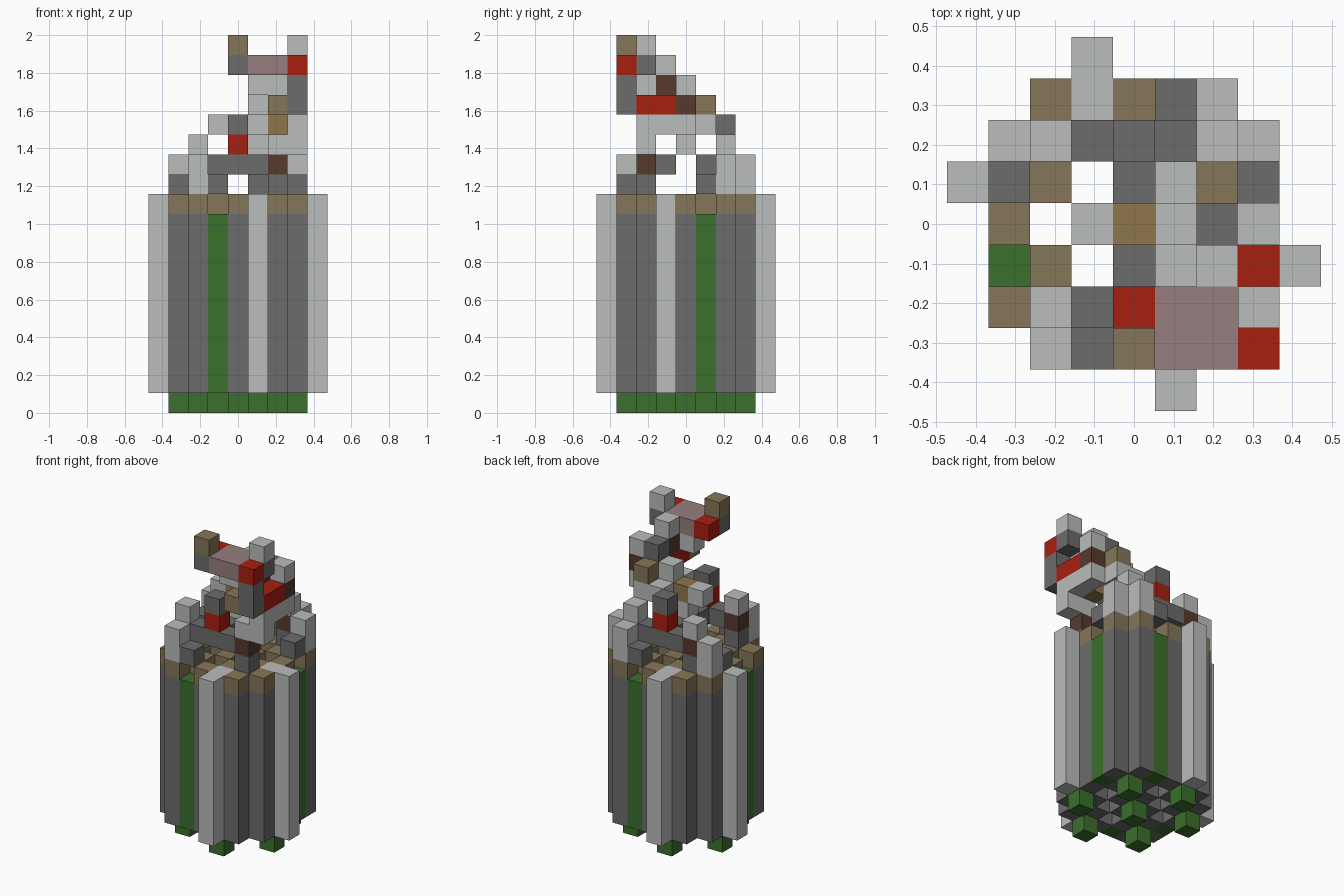
import bpy
import bmesh
from mathutils import Matrix, Vector

UNIT = 2 / 19  # edge of one cube

default_cube = bpy.data.objects.get("Cube")
if default_cube:
    bpy.data.objects.remove(default_cube, do_unlink=True)


def make_material(name, red, green, blue):
    material = bpy.data.materials.new(name)
    material.use_nodes = True
    colour = (red, green, blue, 1)
    material.diffuse_color = colour
    shader = next(n for n in material.node_tree.nodes if n.type == "BSDF_PRINCIPLED")
    shader.inputs["Base Color"].default_value = colour
    return material


light = make_material("light grey", .49, .51, .5)
dark = make_material("dark grey", .15, .15, .15)
tan = make_material("tan", .24, .18, .1)
gold = make_material("golden brown", .28, .18, .07)
leaf = make_material("green", .044, .16, .026)
red = make_material("red", .39, .014, .005)
pink = make_material("dusty pink", .31, .21, .21)
brown = make_material("dark brown", .095, .042, .026)


def blocks(name, material, cells, level, height=1, size=(1, 1)):
    """One object of boxes; each cell is the lowest x, y grid position."""
    mesh = bpy.data.meshes.new(name)
    bm = bmesh.new()
    extent = Vector((size[0], size[1], height)) * UNIT
    for x, y in cells:
        corner = Vector((x - .5, y - .5, level)) * UNIT
        place = Matrix.Translation(corner + extent / 2) @ Matrix.Diagonal((*extent, 1))
        bmesh.ops.create_cube(bm, size=1, matrix=place)
    bm.to_mesh(mesh)
    bm.free()
    mesh.materials.append(material)
    obj = bpy.data.objects.new(name, mesh)
    bpy.context.collection.objects.link(obj)
    return obj


def opposite(cells):
    """Add the half-turn copy of every cell."""
    return cells + [(-x, -y) for x, y in cells]


def mirrored(cells):
    """Add the copies mirrored on the diagonal, then the half-turn copies."""
    return opposite(cells + [(-y, -x) for x, y in cells])


# Bundle of seven plus-shaped sticks
centres = [(0, 0)] + opposite([(2, 2), (3, -1), (1, -3)])
outer = mirrored([(1, -4)])
outer = list(dict.fromkeys(outer))
arms = []
for cx, cy in centres:
    for dx, dy in ((1, 0), (-1, 0), (0, 1), (0, -1)):
        cell = (cx + dx, cy + dy)
        if cell not in outer and cell not in arms:
            arms.append(cell)

blocks("stick_feet", leaf, centres, 0)
blocks("stick_cores", dark, centres, 1, 9)
blocks("stick_core_tops", light, centres, 10)
blocks("stick_sides", dark, arms, 1, 9)
blocks("stick_rims", tan, arms, 10)
blocks("outer_strips", light, outer, 1, 10)
gaps = opposite([(-1, -3), (-3, -1)])
blocks("green_strips", leaf, gaps, 1, 9)

# Corner posts on the bundle
corners = opposite([(2, 2), (2, -2)])
blocks("post_bases", dark, corners, 11)
blocks("post_middles", brown, corners, 12)
blocks("post_tops", light, corners, 13)
blocks("side_posts", light, [(-2, -3), (-3, 2), (2, 3), (3, 2)], 11, 2)
blocks("low_knobs", dark, [(-1, -3), (-3, 1), (1, 3), (3, 1)], 11)

# Cross bars with red and dark pegs
blocks("cross_bars", dark, [(-1, -2), (-1, 2)], 12, size=(3, 1))
blocks("bar_brackets", dark, opposite([(0, 1)]), 12)
blocks("red_pegs", red, opposite([(0, 2)]), 13)
blocks("peg_caps", dark, opposite([(0, 2)]), 14)

# Middle platform
blocks("platform_support", light, [(0, 0), (1, 0), (3, -2)], 13)
blocks("platform_centre", gold, [(0, 0), (2, -1)], 14)
blocks("platform_blocks", light, [(-1, 0), (1, 0), (1, 1), (1, -1), (2, 1)], 14)
blocks("platform_side", light, [(3, -2)], 14, size=(1, 3))
blocks("platform_step", light, [(1, 0)], 15)

# Climbing tower
blocks("tan_knobs", tan, [(2, 1), (2, -3)], 15)
blocks("red_slab", red, [(2, -2)], 15, size=(2, 2))
blocks("side_step", brown, [(3, 0)], 15)
blocks("side_step_cap", light, [(3, 0)], 16)
blocks("tower_column", dark, [(2, 0)], 15, 2)
blocks("front_column", dark, [(3, -3)], 15, 2)
blocks("tower_neck", light, [(1, -2)], 16, size=(2, 1))
blocks("neck_back", brown, [(2, -1)], 16)
blocks("neck_back_cap", light, [(2, -1)], 17)

# Top slab with its four corner blocks
blocks("pink_slab", pink, [(1, -3)], 17, size=(2, 2))
blocks("slab_red_corners", red, [(0, -2), (3, -3)], 17)
blocks("slab_dark_corners", dark, [(0, -3), (3, -2)], 17)
blocks("tan_horn", tan, [(0, -3)], 18)
blocks("light_horn", light, [(3, -2)], 18)
